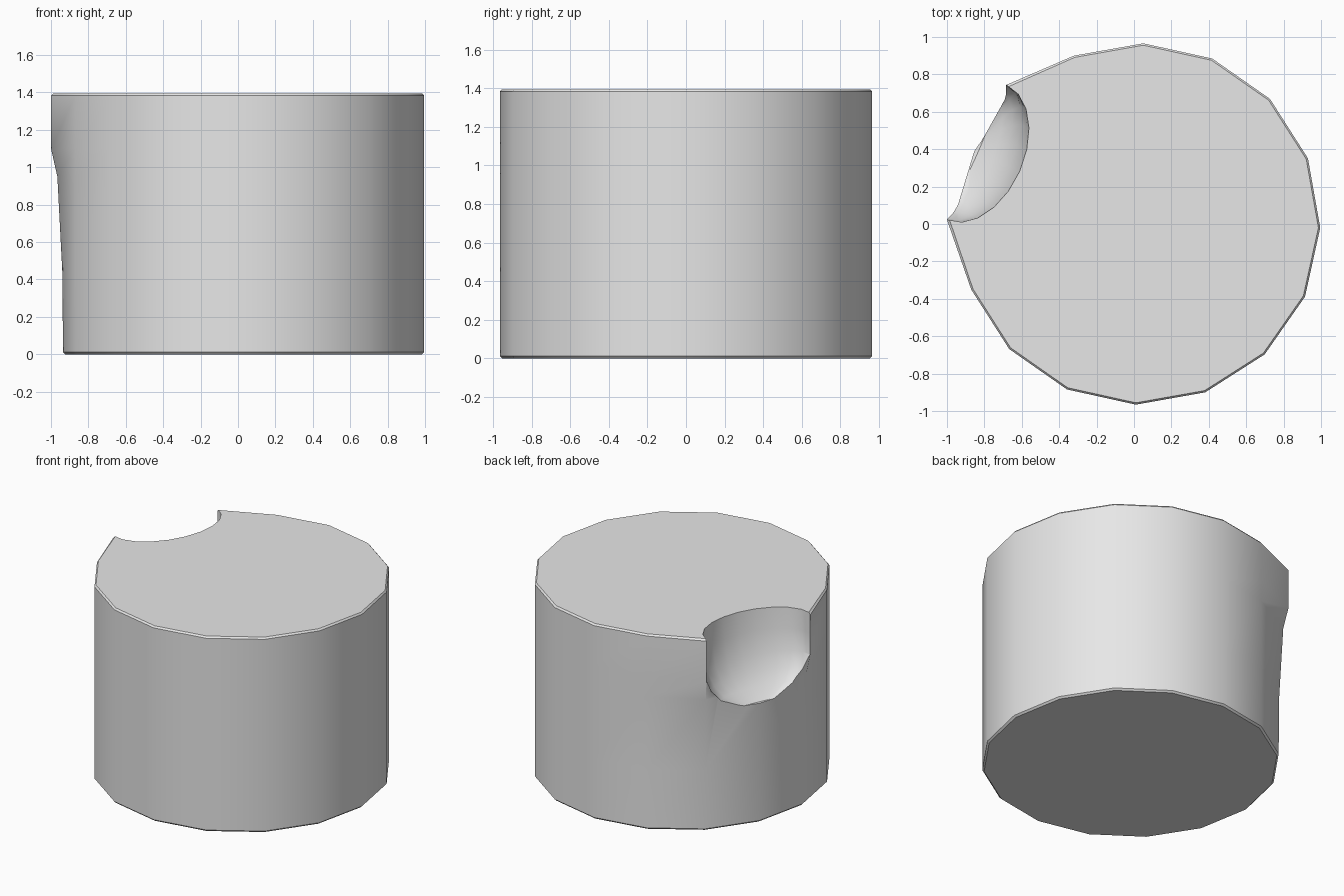
import bpy, bmesh, math
from mathutils import Vector

if "Cube" in bpy.data.objects:
    bpy.data.objects.remove(bpy.data.objects["Cube"], do_unlink=True)

SIDES, RADIUS, HEIGHT, CENTRE_X = 16, 0.966, 1.395, 0.03

grey = bpy.data.materials.new("light_grey")
grey.use_nodes = True
grey.diffuse_color = (0.8, 0.8, 0.8, 1)
grey.node_tree.nodes["Principled BSDF"].inputs["Base Color"].default_value = (0.8, 0.8, 0.8, 1)


def loft(name, rings):
    """Closed solid skinned through equal-length rings, bottom to top."""
    bm = bmesh.new()
    loops = [[bm.verts.new(p) for p in ring] for ring in rings]
    n = len(loops[0])
    for low, high in zip(loops, loops[1:]):
        for i in range(n):
            j = (i + 1) % n
            bm.faces.new((low[i], low[j], high[j], high[i]))
    bm.faces.new(loops[0][::-1])
    bm.faces.new(loops[-1])
    bmesh.ops.recalc_face_normals(bm, faces=bm.faces)
    mesh = bpy.data.meshes.new(name)
    bm.to_mesh(mesh)
    bm.free()
    mesh.materials.append(grey)
    obj = bpy.data.objects.new(name, mesh)
    bpy.context.collection.objects.link(obj)
    return obj


# Body: sixteen-sided drum with a tiny chamfer; the two columns beside
# the notch (6 and 8) lean outwards near the top
def body_ring(z, inset, push):
    ring = []
    for i in range(SIDES):
        a = math.radians(-1.2) + i * math.tau / SIDES
        r = RADIUS - inset + (push if i in (6, 8) else 0)
        ring.append((CENTRE_X + r * math.cos(a), r * math.sin(a), z))
    return ring


body = loft("drum_body", [body_ring(*level) for level in (
    (0, 0.012, 0), (0.012, 0, 0), (0.43, 0, 0.003), (0.95, 0, 0.03),
    (1.1, 0, 0.064), (HEIGHT - 0.012, 0, 0.064), (HEIGHT, 0.01, 0.06))])

# Notch cutter: scooped bowl, centred on the straight line between the leaning columns
middle = Vector((-0.84, 0.383, 0))
outward = Vector((-0.915, 0.404, 0))
along = Vector((0.404, 0.915, 0))


def notch_ring(z, width, depth):
    ring = []
    for i in range(20):
        a = i * math.tau / 20
        s = math.sin(a)
        p = middle + along * width * math.cos(a) + outward * s * (0.3 if s > 0 else depth)
        ring.append((p.x, p.y, z))
    return ring


cutter = loft("notch_cutter", [notch_ring(*level) for level in (
    (0.85, 0.12, 0.005), (0.92, 0.28, 0.085), (1.0, 0.35, 0.14), (1.1, 0.391, 0.19),
    (1.25, 0.393, 0.23), (HEIGHT, 0.393, 0.25), (1.6, 0.393, 0.25))])
cutter.hide_render = True

cut = body.modifiers.new("notch", 'BOOLEAN')
cut.operation = 'DIFFERENCE'
cut.solver = 'EXACT'
cut.object = cutter

bpy.ops.object.select_all(action='DESELECT')
body.select_set(True)
bpy.context.view_layer.objects.active = body
bpy.ops.object.modifier_apply(modifier=cut.name)
bpy.data.objects.remove(cutter, do_unlink=True)
bpy.ops.object.shade_smooth_by_angle(angle=math.radians(35))
